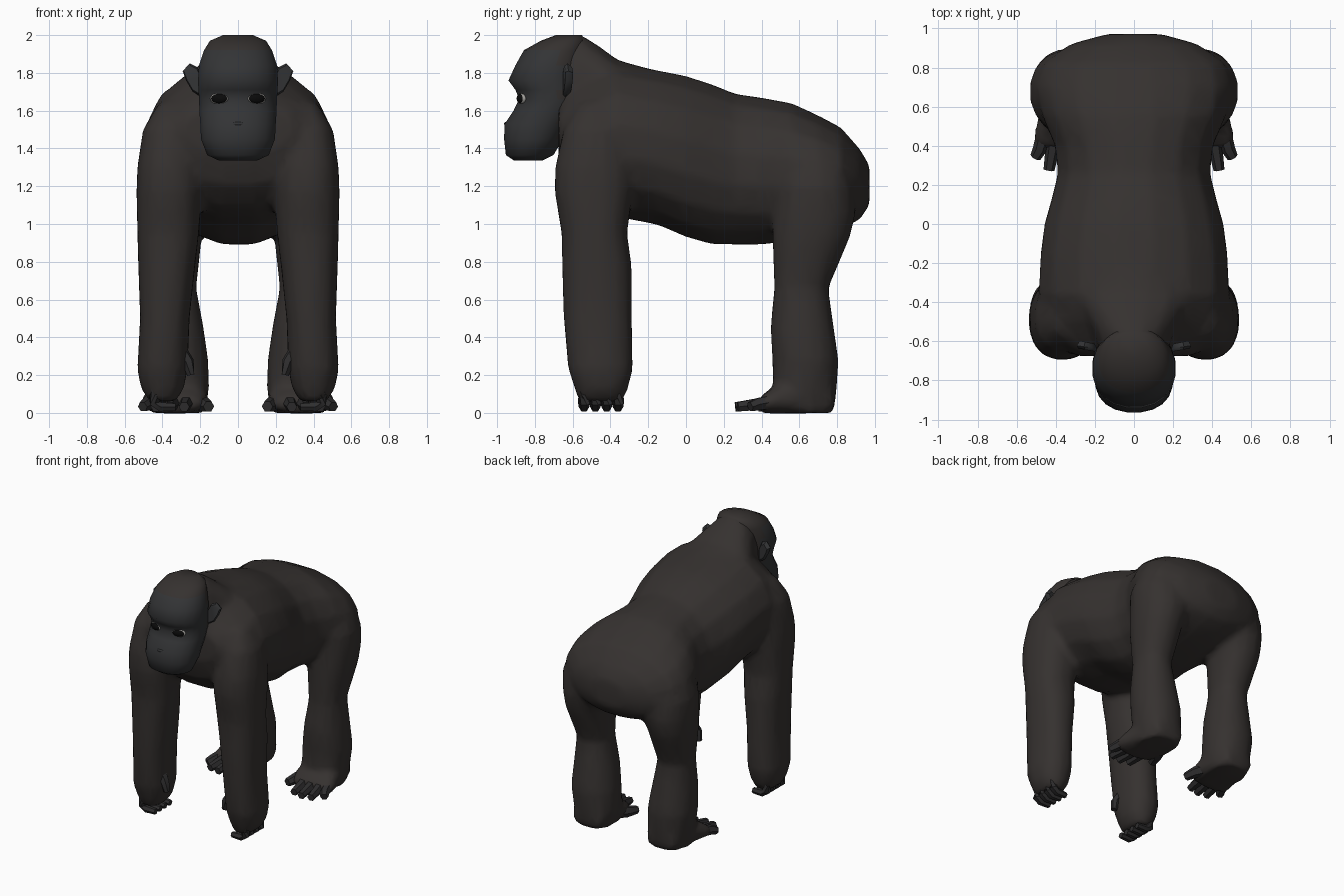
import bpy, bmesh, math
from mathutils import Vector

if "Cube" in bpy.data.objects:
    bpy.data.objects.remove(bpy.data.objects["Cube"])


def material(name, rgb):
    m = bpy.data.materials.new(name)
    m.diffuse_color = (*rgb, 1)
    m.use_nodes = True
    m.node_tree.nodes["Principled BSDF"].inputs["Base Color"].default_value = m.diffuse_color
    return m


FUR = material("fur", (0.036, 0.031, 0.029))
SKIN = material("skin", (0.033, 0.034, 0.036))
HAND = material("hand_skin", (0.028, 0.027, 0.028))
DARK = material("black", (0.003, 0.003, 0.003))
PALE = material("eye_rim", (0.35, 0.34, 0.32))


def superellipse(n, power):
    pts = []
    for i in range(n):
        a = 2 * math.pi * (i + 0.5) / n
        c, s = math.cos(a), math.sin(a)
        pts.append((math.copysign(abs(c) ** (2 / power), c), math.copysign(abs(s) ** (2 / power), s)))
    return pts


def skin_loops(bm, loops):
    """Bridge closed loops of vertices and cap both ends."""
    n = len(loops[0])
    faces = [bm.faces.new(loops[0]), bm.faces.new(loops[-1])]
    for a, b in zip(loops, loops[1:]):
        for i in range(n):
            j = (i + 1) % n
            faces.append(bm.faces.new((a[i], a[j], b[j], b[i])))
    bmesh.ops.recalc_face_normals(bm, faces=faces)


def loft(bm, rings, axis, side=1, n=16, power=2.0):
    """Rings are (position, min_u, max_u, min_v, max_v); u,v = x,z along y or x,y along z."""
    loops = []
    for p, u0, u1, v0, v1 in rings:
        loop = []
        for c, s in superellipse(n, power):
            u = (u0 + u1) / 2 + c * (u1 - u0) / 2
            v = (v0 + v1) / 2 + s * (v1 - v0) / 2
            loop.append(bm.verts.new((u * side, p, v) if axis == 'y' else (u * side, v, p)))
        loops.append(loop)
    skin_loops(bm, loops)


def digit(bm, path, side, n=6):
    """Finger or toe: path of (x, y, z, radius)."""
    pts = [Vector((p[0] * side, p[1], p[2])) for p in path]
    loops = []
    for i, p in enumerate(pts):
        d = (pts[min(i + 1, len(pts) - 1)] - pts[max(i - 1, 0)]).normalized()
        q = d.to_track_quat('Z', 'Y')
        r = path[i][3]
        loops.append([bm.verts.new(p + q @ Vector((r * math.cos(2 * math.pi * k / n),
                                                   r * math.sin(2 * math.pi * k / n), 0))) for k in range(n)])
    skin_loops(bm, loops)


def finish(bm, name, mats, angle=None):
    me = bpy.data.meshes.new(name)
    bm.to_mesh(me)
    bm.free()
    ob = bpy.data.objects.new(name, me)
    bpy.context.collection.objects.link(ob)
    for m in mats:
        me.materials.append(m)
    bpy.ops.object.select_all(action='DESELECT')
    ob.select_set(True)
    bpy.context.view_layer.objects.active = ob
    if angle:
        bpy.ops.object.shade_smooth_by_angle(angle=math.radians(angle))
    else:
        bpy.ops.object.shade_smooth()
    return ob


# Torso: y, bottom, top, half width
torso = [(-.675, 1.36, 1.64, .3), (-.62, 1.2, 1.72, .38), (-.5, 1.08, 1.8, .46), (-.36, 1.03, 1.855, .495),
         (-.15, .99, 1.82, .485), (0, .925, 1.79, .465), (.14, .885, 1.745, .425), (.26, .885, 1.695, .395),
         (.4, .885, 1.675, .41), (.56, .905, 1.645, .48), (.7, .93, 1.58, .51), (.82, .97, 1.515, .475),
         (.92, 1.02, 1.4, .33), (.972, 1.1, 1.31, .14)]
# Neck hump running into the back of the head
neck = [(-.67, 1.5, 2.0, .17), (-.56, 1.42, 2.008, .205), (-.46, 1.4, 1.945, .265),
        (-.36, 1.4, 1.87, .32), (-.1, 1.4, 1.8, .28)]
# Limbs: z, inner x, outer x, front y, back y
arm = [(1.64, .25, .42, -.57, -.36), (1.5, .22, .505, -.65, -.3), (1.3, .2, .535, -.695, -.28),
       (1.17, .19, .54, -.698, -.28), (.95, .205, .535, -.66, -.31), (.78, .225, .53, -.658, -.285),
       (.5, .255, .52, -.65, -.285), (.23, .265, .535, -.625, -.28), (.13, .285, .515, -.59, -.305),
       (.06, .33, .47, -.57, -.335)]
leg = [(1.38, .15, .47, .52, .82), (1.2, .12, .535, .465, .89), (1.05, .14, .53, .455, .9),
       (.93, .19, .52, .455, .87), (.66, .22, .475, .465, .755), (.45, .18, .495, .445, .785),
       (.28, .155, .505, .455, .81), (.13, .15, .485, .46, .8), (.0, .17, .46, .47, .785)]
# Foot: y, inner x, outer x, bottom, top
foot = [(.785, .2, .43, 0, .14), (.6, .16, .48, -.005, .17), (.47, .16, .51, -.005, .14), (.385, .2, .515, 0, .085)]

bm = bmesh.new()
for rings in (torso, neck):
    loft(bm, [(y, -w, w, b, t) for y, b, t, w in rings], 'y', power=2.1)
for s in (-1, 1):
    loft(bm, arm, 'z', s, power=2.3)
    loft(bm, leg, 'z', s, power=2.15)
    loft(bm, foot, 'y', s, power=2.8)
body = finish(bm, "body", [FUR])
rm = body.modifiers.new("merge", 'REMESH')
rm.mode = 'VOXEL'
rm.voxel_size = .024
rm.use_smooth_shade = True
sm = body.modifiers.new("soften", 'SMOOTH')
sm.factor = .5
sm.iterations = 6
body.modifiers.new("reduce", 'DECIMATE').ratio = .2

# Head: z, front y, back y, half width
head = [(1.335, -.91, -.76, .1), (1.365, -.955, -.7, .165), (1.45, -.965, -.65, .198), (1.53, -.962, -.6, .202),
        (1.6, -.915, -.56, .207), (1.66, -.885, -.54, .208), (1.71, -.905, -.54, .212), (1.76, -.942, -.54, .214),
        (1.84, -.905, -.54, .209), (1.92, -.86, -.53, .182), (1.97, -.77, -.53, .15), (2.0, -.69, -.55, .08)]
bm = bmesh.new()
loft(bm, [(z, -w, w, f, b) for z, f, b, w in head], 'z', n=20, power=2.2)
for f in bm.faces:
    c = f.calc_center_median()
    f.material_index = 1 if c.y > -.66 or c.z > 1.9 else 0
finish(bm, "head", [SKIN, FUR])

# Ears: bevelled plates, leaning back toward the middle
EAR = [(.19, 1.67), (.24, 1.7), (.275, 1.76), (.293, 1.81), (.255, 1.85), (.215, 1.83), (.19, 1.78)]
for s, side in ((-1, "left"), (1, "right")):
    bm = bmesh.new()
    skin_loops(bm, [[bm.verts.new((.235 * s + (x - .235) * s * k, y + (x - .24) * .15, 1.77 + (z - 1.77) * k))
                     for x, z in EAR] for y, k in ((-.645, .85), (-.63, 1), (-.605, .75))])
    finish(bm, side + "_ear", [SKIN], 50)

    # Hand: four curled fingers and a thumb
    bm = bmesh.new()
    for y in (-.54, -.48, -.42, -.36):
        digit(bm, [(.44, y, .13, .034), (.44, y, .05, .031), (.41, y, .032, .028), (.33, y, .03, .022)], s)
    digit(bm, [(.31, -.5, .34, .035), (.265, -.52, .27, .033), (.25, -.52, .2, .022)], s)
    finish(bm, side + "_fingers", [HAND], 50)

    # Foot: four toes and an opposed big toe
    bm = bmesh.new()
    for bx, tx, ty in ((.46, .505, .34), (.4, .435, .275), (.335, .36, .262), (.27, .285, .28)):
        digit(bm, [(bx, .46, .06, .04), (.5 * (bx + tx), .38, .046, .036), (tx, ty, .032, .028)], s)
    digit(bm, [(.24, .56, .06, .05), (.18, .47, .045, .042), (.155, .385, .034, .03)], s)
    finish(bm, side + "_toes", [HAND], 50)


def blob(name, loc, size, mat, tilt=0):
    bpy.ops.mesh.primitive_uv_sphere_add(segments=16, ring_count=8, location=loc, rotation=(0, 0, tilt))
    ob = bpy.context.object
    ob.name = name
    ob.scale = size
    ob.data.materials.append(mat)
    bpy.ops.object.shade_smooth()


# Eyes and nose
for s, side in ((-1, "left"), (1, "right")):
    blob(side + "_eye_rim", (.1 * s, -.868, 1.664), (.05, .018, .031), PALE, .3 * s)
    blob(side + "_eye", (.1 * s, -.874, 1.664), (.045, .02, .026), DARK, .3 * s)
blob("nose", (0, -.953, 1.53), (.035, .01, .01), SKIN)
